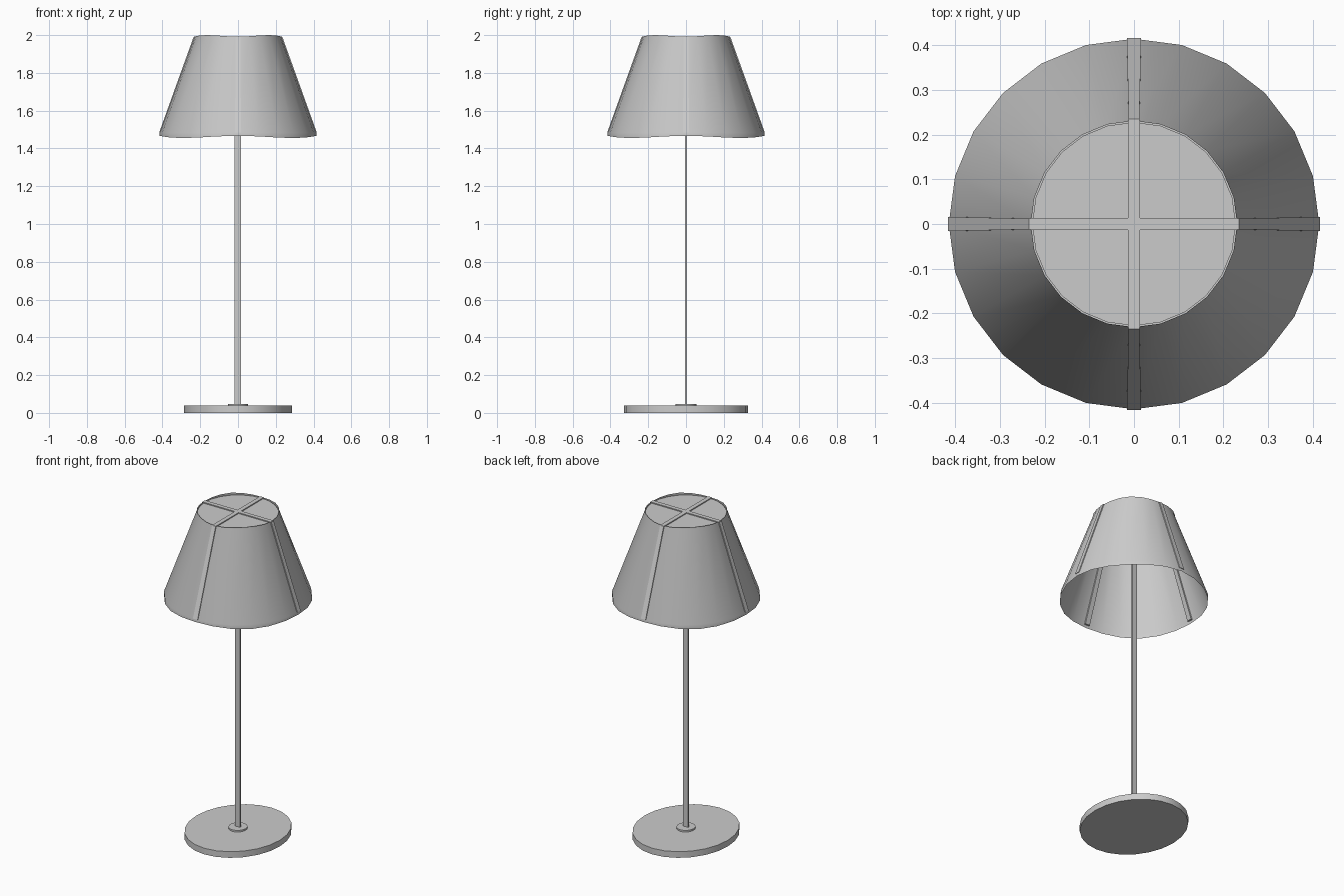
import bpy
import bmesh
from math import sin, cos, pi, radians
from mathutils import Matrix, Vector

if "Cube" in bpy.data.objects:
    bpy.data.objects.remove(bpy.data.objects["Cube"])

SIDES = 24


def make_object(name, bm, smooth=False):
    bmesh.ops.recalc_face_normals(bm, faces=bm.faces)
    mesh = bpy.data.meshes.new(name)
    bm.to_mesh(mesh)
    bm.free()
    obj = bpy.data.objects.new(name, mesh)
    bpy.context.collection.objects.link(obj)
    if smooth:
        bpy.ops.object.select_all(action='DESELECT')
        obj.select_set(True)
        bpy.context.view_layer.objects.active = obj
        bpy.ops.object.shade_smooth_by_angle(angle=radians(30))
    return obj


def disc(name, rx, ry, z0, z1):
    bm = bmesh.new()
    bmesh.ops.create_cone(bm, cap_ends=True, segments=SIDES, radius1=1, radius2=1, depth=1)
    bm.transform(Matrix.Translation((0, 0, (z0 + z1) / 2))
                 @ Matrix.Diagonal((rx, ry, z1 - z0, 1)))
    return make_object(name, bm, True)


def box(name, size, center):
    bm = bmesh.new()
    bmesh.ops.create_cube(bm, size=1)
    bm.transform(Matrix.Translation(center) @ Matrix.Diagonal((*size, 1)))
    return make_object(name, bm)


# Oval base, collar and flat pole
disc("base", 0.285, 0.328, 0, 0.038)
disc("base_collar", 0.052, 0.055, 0.038, 0.048)
box("pole", (0.034, 0.01, 1.945), (-0.001, 0, 1.0125))

# Shade: rings of radius, height and wave between the four ribs
profile = [(0.415, 1.467, -0.012), (0.415, 1.483, 0),
           (0.231, 1.989, 0), (0.231, 1.992, 0.008)]
bm = bmesh.new()
rings = []
for r, z, wave in profile:
    ring = []
    for i in range(SIDES):
        a = 2 * pi * i / SIDES
        ring.append(bm.verts.new((r * cos(a), r * sin(a), z + wave * sin(2 * a) ** 2)))
    rings.append(ring)
for low, high in zip(rings, rings[1:]):
    for i in range(SIDES):
        j = (i + 1) % SIDES
        bm.faces.new((low[i], low[j], high[j], high[i]))
make_object("shade", bm, True)

# Top panel with crossed bars
disc("top_panel", 0.228, 0.228, 1.980, 1.986)
box("top_bar_x", (0.464, 0.026, 0.012), (0, 0, 1.986))
box("top_bar_y", (0.026, 0.464, 0.012), (0, 0, 1.986))

# Four tapering ribs passing through the shade wall
for k in range(4):
    bm = bmesh.new()
    sections = []
    for r, z, half in ((0.411, 1.485, 0.016), (0.229, 1.991, 0.012)):
        sections.append([bm.verts.new((r + dr, y, z)) for dr, y in
                         ((-0.008, -half), (0.006, -half), (0.006, half), (-0.008, half))])
    low, high = sections
    for i in range(4):
        j = (i + 1) % 4
        bm.faces.new((low[i], low[j], high[j], high[i]))
    bm.faces.new(low)
    bm.faces.new(high)
    bm.transform(Matrix.Rotation(k * pi / 2, 4, 'Z'))
    make_object(f"shade_rib_{k + 1}", bm)
